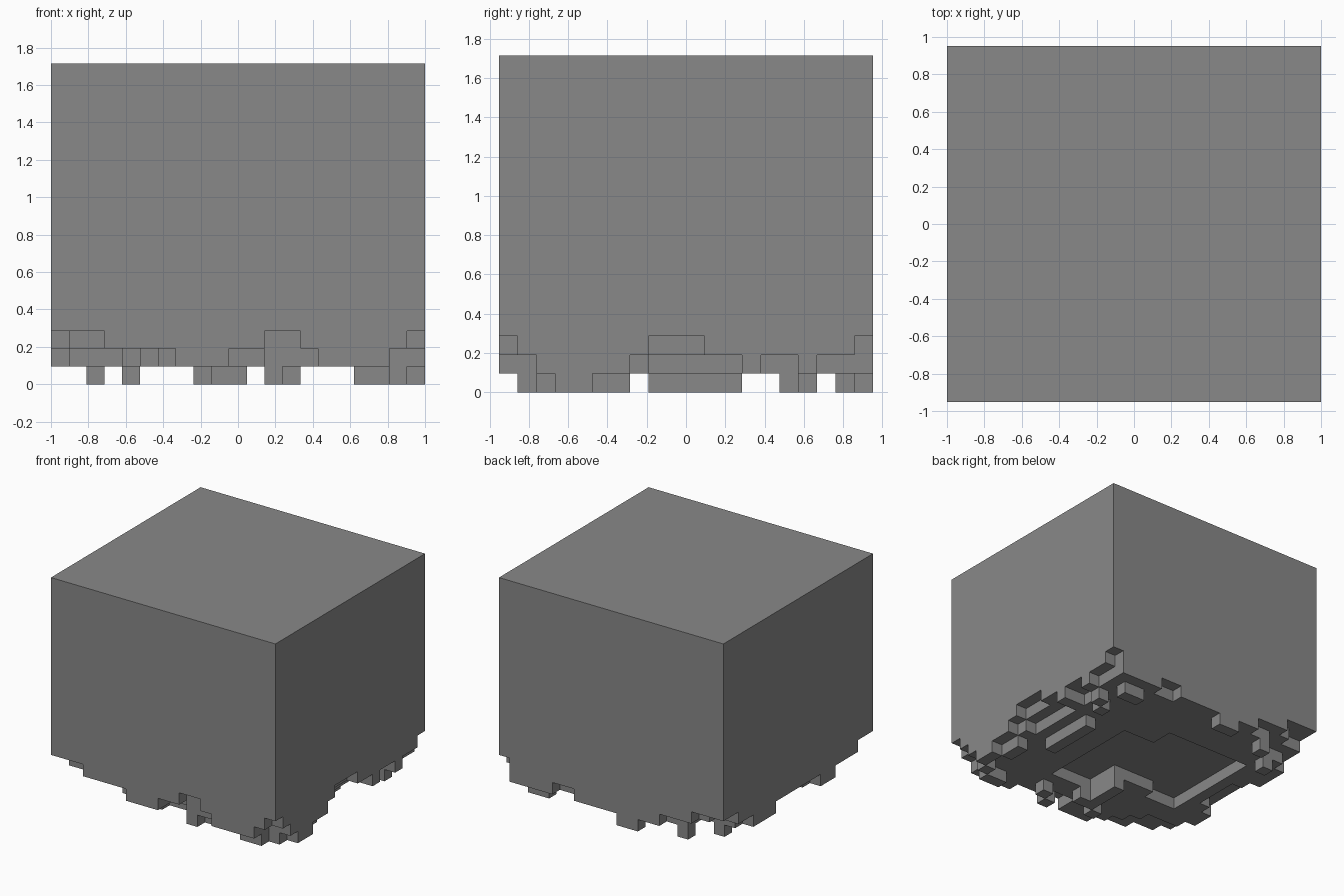
import bpy
import bmesh

cube = bpy.data.objects.get("Cube")
if cube:
    bpy.data.objects.remove(cube, do_unlink=True)

NX, NY = 21, 20
CELL = 2 / NX
LAYERS = [0, 1, 2, 3, 18]          # three thin crumbling layers, then the solid body

# Underside level of every column: a hangs lowest, d is flush with the solid body
level = {(i, j): "b" for i in range(NX) for j in range(NY)}


def patch(letter, i0, i1, j0, j1):
    for i in range(i0, i1 + 1):
        for j in range(j0, j1 + 1):
            level[i, j] = letter


# Shallow recess in the middle, with the rim stepping into it
patch("c", 3, 13, 4, 14)
patch("b", 6, 9, 4, 6)
patch("b", 3, 5, 4, 5)
patch("b", 11, 13, 13, 14)

# Worn corners and edge notches
for j in range(1, 4):
    patch("c", 1, 6 - j, j, j)
patch("c", 1, 3, 17, 18)
patch("d", 1, 1, 18, 18)
patch("c", 1, 1, 8, 11)
patch("c", 19, 19, 8, 12)
patch("c", 19, 19, 14, 15)
patch("c", 19, 19, 1, 1)
patch("c", 10, 11, 1, 1)

# Lowest hanging lumps
patch("a", 17, 17, 8, 12)
patch("a", 17, 18, 1, 1)
patch("a", 19, 19, 2, 2)
patch("a", 19, 19, 5, 6)
patch("a", 12, 12, 1, 1)
patch("a", 13, 13, 2, 2)
patch("a", 9, 9, 3, 6)
patch("a", 10, 10, 3, 3)
patch("a", 8, 8, 2, 2)
patch("a", 17, 18, 18, 18)
patch("a", 18, 18, 15, 15)
patch("a", 19, 19, 16, 16)
patch("a", 4, 4, 18, 18)
patch("a", 2, 2, 16, 16)

# Ragged outer rim along the four sides
for i, letter in enumerate("dddccccbbbccddcbbbbcd"):
    level[i, 0] = letter
for i, letter in enumerate("dddcccbbaabbbbccbbbbd"):
    level[i, NY - 1] = letter
for j, letter in enumerate("ddcccbbccccccbbbccdd"):
    level[0, j] = letter
for j, letter in enumerate("dcbaabbcdddccbccbccd"):
    level[NX - 1, j] = letter


def solid(i, j, k):
    return (i, j) in level and "abcd".index(level[i, j]) <= k < len(LAYERS) - 1


bm = bmesh.new()
corners = {}


def corner(i, j, k):
    if (i, j, k) not in corners:
        corners[i, j, k] = bm.verts.new(
            ((i - NX / 2) * CELL, (j - NY / 2) * CELL, LAYERS[k] * CELL))
    return corners[i, j, k]


# Skin every cell side that has no neighbour
LOOP = [(0, 0), (1, 0), (1, 1), (0, 1)]
for i, j in level:
    for k in range(len(LAYERS) - 1):
        if not solid(i, j, k):
            continue
        cell = (i, j, k)
        for axis in range(3):
            for side in (0, 1):
                beside = list(cell)
                beside[axis] += 2 * side - 1
                if solid(*beside):
                    continue
                ring = []
                for u, v in (LOOP if side else LOOP[::-1]):
                    p = list(cell)
                    p[axis] += side
                    p[(axis + 1) % 3] += u
                    p[(axis + 2) % 3] += v
                    ring.append(corner(*p))
                bm.faces.new(ring)

# Merge the coplanar squares into large flat faces
bmesh.ops.dissolve_limit(bm, angle_limit=0.01, verts=bm.verts, edges=bm.edges)
bmesh.ops.triangulate(bm, faces=[f for f in bm.faces if len(f.verts) > 4])

mesh = bpy.data.meshes.new("crumbling_block")
bm.to_mesh(mesh)
bm.free()
block = bpy.data.objects.new("crumbling_block", mesh)
bpy.context.collection.objects.link(block)

# Plain grey stone
stone = bpy.data.materials.new("stone grey")
stone.use_nodes = True
grey = (0.25, 0.25, 0.25, 1)
stone.diffuse_color = grey
stone.node_tree.nodes["Principled BSDF"].inputs["Base Color"].default_value = grey
mesh.materials.append(stone)
